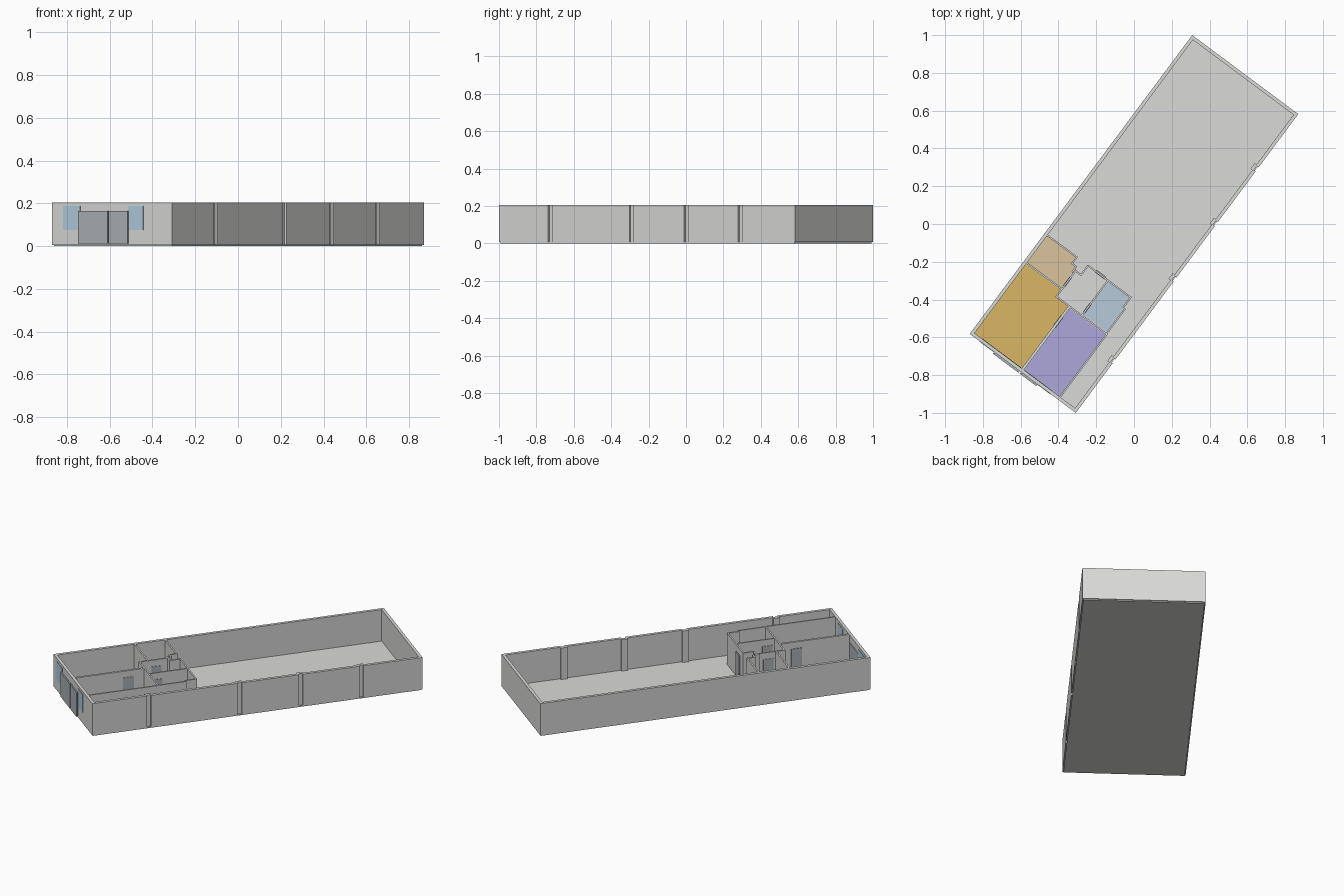
import bpy
import bmesh
from math import radians
from mathutils import Matrix

default_cube = bpy.data.objects.get("Cube")
if default_cube:
    bpy.data.objects.remove(default_cube, do_unlink=True)

# Plan coordinates: u runs along the building, v across it
LENGTH, WIDTH, HEIGHT = 1.972, 0.70, 0.205
THICK, THIN = 0.018, 0.009
BASE, FLOOR = 0.006, 0.008
DOOR_TOP = 0.165
TURN = Matrix.Rotation(radians(53.32), 4, 'Z')


def material(name, red, green, blue):
    mat = bpy.data.materials.new(name)
    mat.use_nodes = True
    mat.diffuse_color = (red, green, blue, 1)
    mat.node_tree.nodes["Principled BSDF"].inputs["Base Color"].default_value = (red, green, blue, 1)
    return mat


plaster = material("pale grey plaster", 0.70, 0.70, 0.69)
gold = material("gold floor", 0.71, 0.47, 0.13)
tan = material("tan floor", 0.70, 0.55, 0.34)
purple = material("lilac floor", 0.42, 0.39, 0.70)
blue = material("pale blue floor", 0.47, 0.60, 0.70)
glass = material("window blue", 0.46, 0.61, 0.74)
door_grey = material("door grey", 0.42, 0.45, 0.47)


def place(u, v, z):
    return TURN @ Matrix.Translation((u - LENGTH / 2, WIDTH / 2 - v, z)).to_translation()


def finish(bm, name, mat):
    bmesh.ops.recalc_face_normals(bm, faces=bm.faces)
    mesh = bpy.data.meshes.new(name)
    bm.to_mesh(mesh)
    bm.free()
    mesh.materials.append(mat)
    obj = bpy.data.objects.new(name, mesh)
    bpy.context.collection.objects.link(obj)
    return obj


def prism(name, outline, bottom, top, mat):
    """Extrude a plan outline between two heights."""
    bm = bmesh.new()
    face = bm.faces.new([bm.verts.new(place(u, v, bottom)) for u, v in outline])
    lifted = bmesh.ops.extrude_face_region(bm, geom=[face])["geom"]
    verts = [g for g in lifted if isinstance(g, bmesh.types.BMVert)]
    bmesh.ops.translate(bm, verts=verts, vec=(0, 0, top - bottom))
    return finish(bm, name, mat)


def box(name, u0, u1, v0, v1, bottom, top, mat):
    return prism(name, [(u0, v0), (u1, v0), (u1, v1), (u0, v1)], bottom, top, mat)


# Base slab, slightly inset under the walls
box("floor_slab", BASE, LENGTH - BASE, BASE, WIDTH - BASE, 0, FLOOR, plaster)


# Outer wall ring, with the long side stepping inward at four columns
def shell_outline(inset, half):
    step = 0.012
    far = WIDTH - inset
    points = [(LENGTH - inset, inset), (inset, inset), (inset, far)]
    for fraction in (0.172, 0.447, 0.632, 0.815):
        u = fraction * LENGTH
        points += [(u - half, far), (u - half, far - step),
                   (u + half, far - step), (u + half, far)]
    return points + [(LENGTH - inset, far)]


bm = bmesh.new()
rings = []
for inset, half in ((0, 0.013), (THICK, 0.019)):
    for z in (BASE, HEIGHT):
        rings.append([bm.verts.new(place(u, v, z)) for u, v in shell_outline(inset, half)])
outer_low, outer_high, inner_low, inner_high = rings
for lower, upper in ((outer_low, outer_high), (outer_high, inner_high),
                     (inner_high, inner_low), (inner_low, outer_low)):
    for i in range(len(lower)):
        j = (i + 1) % len(lower)
        bm.faces.new((lower[i], lower[j], upper[j], upper[i]))
finish(bm, "outer_walls", plaster)

# Coloured room floors
rooms = {
    "large_room_floor": (gold, [(THICK, THICK), (0.475, THICK), (0.475, 0.245),
                                (0.43, 0.245), (0.43, 0.33), (THICK, 0.33)]),
    "second_room_floor": (purple, [(THICK, 0.345), (0.425, 0.345),
                                   (0.425, 0.58), (THICK, 0.58)]),
    "small_room_floor": (tan, [(0.485, THICK), (0.66, THICK), (0.66, 0.21),
                               (0.62, 0.21), (0.62, 0.24), (0.485, 0.245)]),
    "wash_room_floor": (blue, [(0.44, 0.425), (0.66, 0.425), (0.66, 0.565),
                               (0.595, 0.565), (0.595, 0.575), (0.44, 0.575)]),
    "hall_floor": (plaster, [(0.44, 0.255), (0.60, 0.255), (0.60, 0.29),
                             (0.66, 0.29), (0.66, 0.41), (0.44, 0.41)]),
}
for name, (mat, outline) in rooms.items():
    prism(name, outline, FLOOR, FLOOR + 0.003, mat)


# Partitions: each kind is listed as start, end and centre line
def partition(name, along, start, end, line, thick=THIN):
    a, b = line - thick / 2, line + thick / 2
    spans = (start, end, a, b) if along else (a, b, start, end)
    box(name, *spans, FLOOR, HEIGHT, plaster)


partition("room_divider", True, THICK, 0.43, 0.337, 0.014)
lengthwise = [(THICK, 0.435, 0.583), (0.43, 0.60, 0.25), (0.43, 0.665, 0.418),
              (0.43, 0.60, 0.580), (0.595, 0.665, 0.568),
              (0.62, 0.665, 0.212), (0.585, 0.62, 0.24), (0.60, 0.665, 0.286)]
crosswise = [(THICK, 0.25, 0.481), (0.245, 0.585, 0.432), (THICK, 0.215, 0.664),
             (0.285, 0.57, 0.664), (0.21, 0.243, 0.622), (0.245, 0.29, 0.602)]
for number, span in enumerate(lengthwise):
    partition(f"lengthwise_partition_{number}", True, *span)
for number, span in enumerate(crosswise):
    partition(f"crosswise_partition_{number}", False, *span)

# Inner doors, just proud of their partitions
inner_doors = {
    "second_room_door": (0.30, 0.365, 0.327, 0.347),
    "small_room_door": (0.50, 0.56, 0.243, 0.257),
    "wash_room_door": (0.45, 0.51, 0.411, 0.425),
    "hall_door": (0.657, 0.674, 0.337, 0.40),
}
for name, bounds in inner_doors.items():
    box(name, *bounds, FLOOR, DOOR_TOP, door_grey)

# Windows and sliding doors in the end wall
for side, start, end in (("right", 0.065, 0.165), ("left", 0.445, 0.533)):
    box(f"window_{side}", -0.002, THICK + 0.002, start, end, 0.075, 0.188, glass)
for side, start, end in (("right", 0.161, 0.331), ("left", 0.339, 0.447)):
    box(f"sliding_door_{side}", -0.011, -0.003, start, end, 0.012, DOOR_TOP, door_grey)
    box(f"door_lining_{side}", -0.003, THICK + 0.002, start + 0.008, end - 0.008,
        0.012, DOOR_TOP - 0.005, door_grey)
